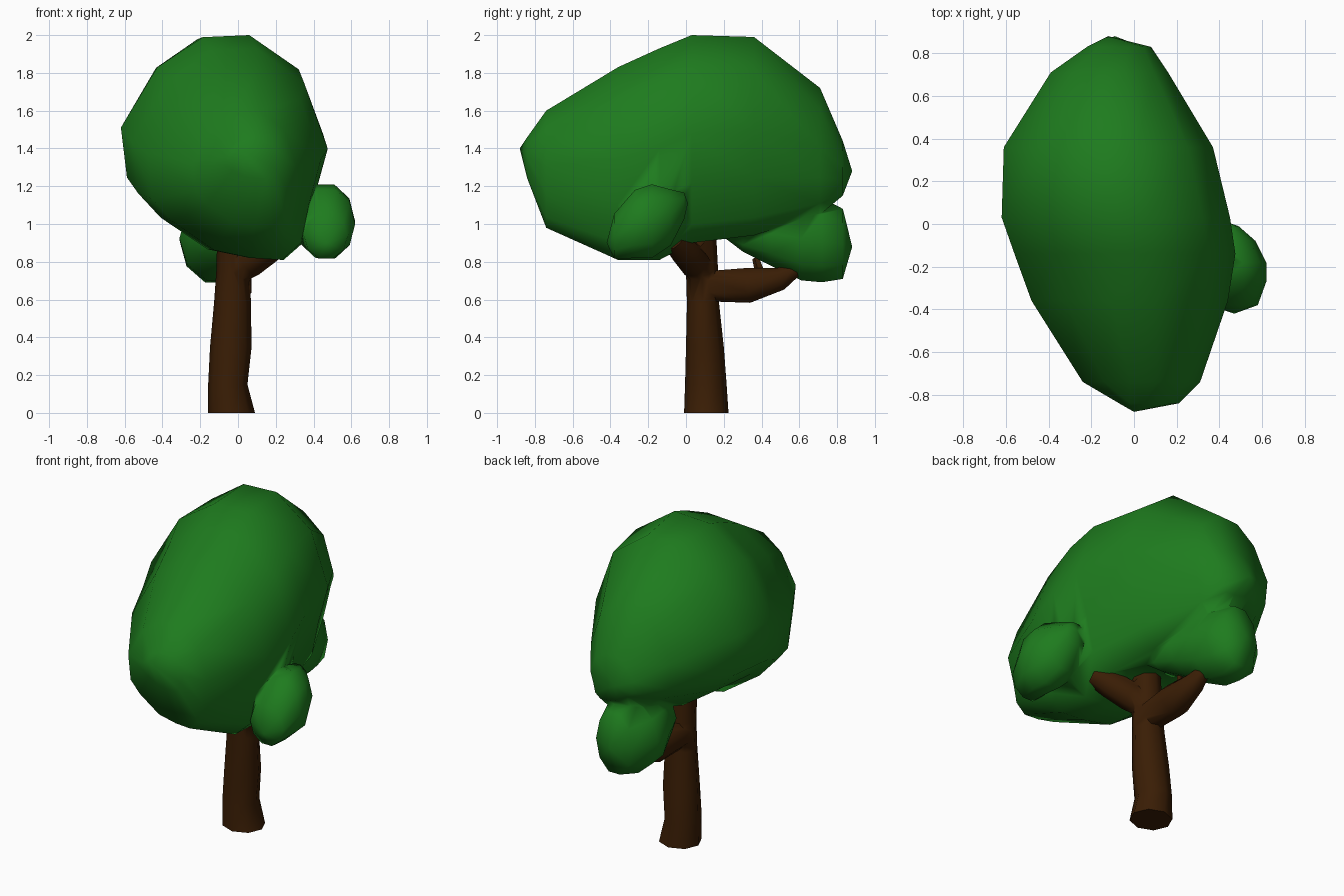
import bpy, bmesh, math
from mathutils import Vector

if "Cube" in bpy.data.objects:
    bpy.data.objects.remove(bpy.data.objects["Cube"])


def material(name, rgb):
    m = bpy.data.materials.new(name)
    m.diffuse_color = (*rgb, 1)
    m.use_nodes = True
    m.node_tree.nodes["Principled BSDF"].inputs["Base Color"].default_value = m.diffuse_color
    return m


GREEN = material("leaf green", (0.013, 0.2, 0.013))
BROWN = material("bark brown", (0.042, 0.0125, 0.0015))


def loft(name, rings, mat, start=None, end=None):
    """Skin a list of rings; close each end with a point or a flat cap."""
    bm = bmesh.new()
    vr = [[bm.verts.new(p) for p in r] for r in rings]
    n = len(vr[0])
    for a, b in zip(vr, vr[1:]):
        for i in range(n):
            j = (i + 1) % n
            bm.faces.new((a[i], a[j], b[j], b[i]))
    for ring, tip in ((vr[0], start), (vr[-1], end)):
        if tip is None:
            bm.faces.new(ring)
        else:
            t = bm.verts.new(tip)
            for i in range(n):
                bm.faces.new((ring[i], ring[(i + 1) % n], t))
    bmesh.ops.recalc_face_normals(bm, faces=bm.faces)
    me = bpy.data.meshes.new(name)
    bm.to_mesh(me)
    bm.free()
    ob = bpy.data.objects.new(name, me)
    bpy.context.collection.objects.link(ob)
    me.materials.append(mat)
    for p in me.polygons:
        p.use_smooth = True
    return ob


def merge(base, *parts):
    """Union the parts into the base object."""
    bpy.context.view_layer.objects.active = base
    for part in parts:
        mod = base.modifiers.new("merge", 'BOOLEAN')
        mod.operation = 'UNION'
        mod.solver = 'EXACT'
        mod.object = part
        bpy.ops.object.modifier_apply(modifier=mod.name)
        bpy.data.objects.remove(part)


def circle(n, turn=0.0):
    return [(math.cos(math.tau * (i + turn) / n), math.sin(math.tau * (i + turn) / n))
            for i in range(n)]


def foliage(name, shape, stations, start, end):
    """Stations along y: (y, x min, x max, z min, z max)."""
    rings = [[((x0 + x1) / 2 + u * (x1 - x0) / 2, y, (z0 + z1) / 2 + v * (z1 - z0) / 2)
              for u, v in shape] for y, x0, x1, z0, z1 in stations]
    return loft(name, rings, GREEN, start, end)


def branch(name, path, n=8):
    """Path points: (x, y, z, radius)."""
    pts = [Vector(p[:3]) for p in path]
    rings = []
    for i, p in enumerate(pts):
        d = (pts[min(i + 1, len(pts) - 1)] - pts[max(i - 1, 0)]).normalized()
        side = d.cross(Vector((0, 0, 1))).normalized()
        up = side.cross(d)
        rings.append([p + path[i][3] * (side * c + up * s) for c, s in circle(n, 0.5)])
    return loft(name, rings, BROWN)


# Main crown: lopsided cross-section, lofted front to back
crown_shape = [(-0.19, 0.98), (0.27, 1), (0.76, 0.67), (1, 0.05), (0.86, -0.42),
               (0.77, -0.82), (0.55, -1), (0.19, -0.98), (-0.23, -0.9), (-0.71, -0.6),
               (-0.94, -0.37), (-1, 0.11), (-0.64, 0.69)]
crown = foliage("crown", crown_shape, [
    (-0.84, -0.07, 0.21, 1.24, 1.46),
    (-0.74, -0.24, 0.31, 0.98, 1.60),
    (-0.36, -0.48, 0.44, 0.81, 1.83),
    (-0.14, -0.56, 0.475, 0.81, 1.93),
    (0.03, -0.62, 0.45, 0.90, 2.00),
    (0.36, -0.61, 0.37, 0.94, 1.99),
    (0.71, -0.39, 0.16, 1.05, 1.72),
    (0.83, -0.22, 0.08, 1.15, 1.44),
], (0.0, -0.88, 1.40), (-0.12, 0.88, 1.28))

# Small side crown on the right
right_crown = foliage("right_crown", circle(10), [
    (-0.38, 0.35, 0.58, 0.81, 1.06),
    (-0.27, 0.32, 0.62, 0.81, 1.19),
    (-0.18, 0.30, 0.62, 0.81, 1.22),
    (-0.08, 0.31, 0.57, 0.88, 1.19),
    (-0.01, 0.35, 0.49, 1.02, 1.17),
], (0.47, -0.42, 0.90), (0.43, 0.01, 1.11))

# Lower crown at the back
back_crown = foliage("back_crown", circle(10), [
    (0.30, -0.10, 0.13, 0.85, 1.04),
    (0.45, -0.25, 0.12, 0.77, 1.13),
    (0.61, -0.31, 0.11, 0.69, 1.16),
    (0.72, -0.31, 0.08, 0.68, 1.15),
    (0.83, -0.21, 0.04, 0.70, 1.09),
], (-0.09, 0.20, 0.0) and (0.08, 0.20, 0.93), (-0.09, 0.88, 0.88))
merge(crown, right_crown, back_crown)

# Trunk: (z, x min, x max, y min, y max)
trunk_rings = [(0, -0.16, 0.09, -0.01, 0.225), (0.15, -0.158, 0.05, -0.005, 0.215),
               (0.35, -0.148, 0.072, 0.0, 0.2), (0.58, -0.127, 0.068, 0.005, 0.175),
               (0.75, -0.115, 0.065, 0.0, 0.17), (0.94, -0.11, 0.06, -0.02, 0.16)]
trunk = loft("trunk", [[((x0 + x1) / 2 + c * (x1 - x0) / 2,
                         (y0 + y1) / 2 + s * (y1 - y0) / 2, z)
                        for c, s in circle(8)] for z, x0, x1, y0, y1 in trunk_rings], BROWN)

# Branches towards the side and back crowns, with a short twig
right_branch = branch("right_branch", [(-0.03, 0.09, 0.74, 0.07), (0.06, 0.04, 0.80, 0.085),
                                       (0.16, -0.02, 0.87, 0.08), (0.24, -0.07, 0.92, 0.06)])
back_branch = branch("back_branch", [(-0.03, 0.09, 0.67, 0.085), (-0.02, 0.33, 0.675, 0.1),
                                     (-0.02, 0.50, 0.71, 0.065), (-0.03, 0.58, 0.76, 0.04)])
twig = branch("twig", [(-0.02, 0.40, 0.72, 0.03), (-0.03, 0.37, 0.82, 0.02)], 5)
merge(trunk, right_branch, back_branch, twig)
bpy.ops.object.select_all(action='DESELECT')
trunk.select_set(True)
bpy.ops.object.shade_smooth_by_angle(angle=math.radians(70))
